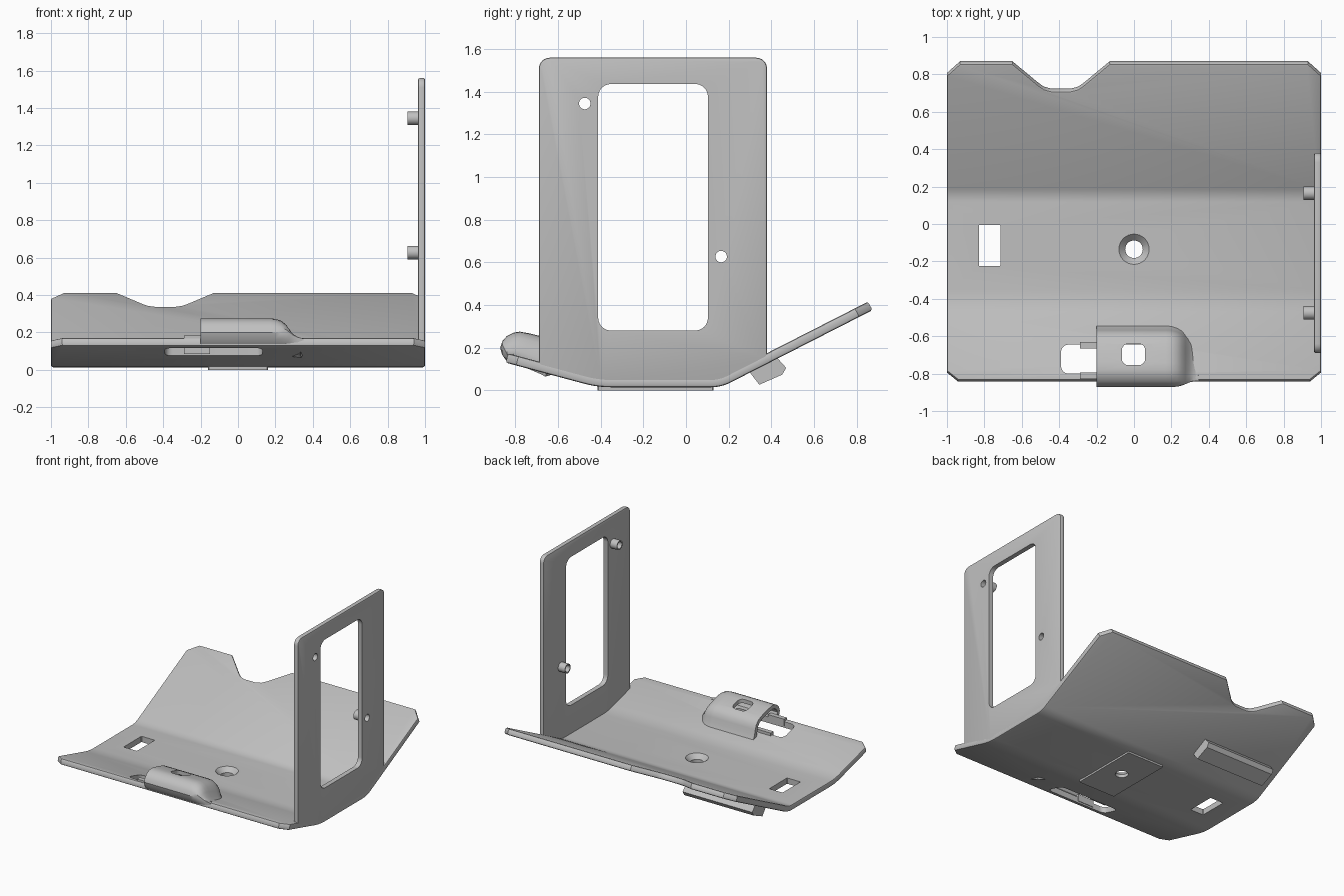
import bpy, bmesh, math
from mathutils import Vector, Matrix

if "Cube" in bpy.data.objects:
    bpy.data.objects.remove(bpy.data.objects["Cube"])

grey = bpy.data.materials.new("plain grey")
grey.use_nodes = True
COLOUR = (0.53, 0.53, 0.53, 1)
grey.diffuse_color = COLOUR
grey.node_tree.nodes["Principled BSDF"].inputs["Base Color"].default_value = COLOUR

BASE, THICK = 0.014, 0.045
BACK_ANGLE, FRONT_ANGLE = math.radians(27), math.radians(15)


def finish(name, bm, recalc=True):
    if recalc:
        bmesh.ops.recalc_face_normals(bm, faces=bm.faces)
    mesh = bpy.data.meshes.new(name)
    bm.to_mesh(mesh)
    bm.free()
    mesh.materials.append(grey)
    obj = bpy.data.objects.new(name, mesh)
    bpy.context.collection.objects.link(obj)
    return obj


def activate(obj):
    bpy.ops.object.select_all(action='DESELECT')
    obj.select_set(True)
    bpy.context.view_layer.objects.active = obj


def smooth(obj):
    activate(obj)
    bpy.ops.object.shade_smooth_by_angle(angle=math.radians(30))


def apply(obj, kind, **settings):
    mod = obj.modifiers.new(kind, kind)
    for key, value in settings.items():
        setattr(mod, key, value)
    activate(obj)
    bpy.ops.object.modifier_apply(modifier=mod.name)


def cut(obj, cutter):
    apply(obj, 'BOOLEAN', operation='DIFFERENCE', solver='EXACT', object=cutter)
    bpy.data.objects.remove(cutter)


def prism(points, low, high, axis='z', bevel=0.0):
    """Extrude a 2D outline along z, or a (y, z) outline along x."""
    bm = bmesh.new()
    place = (lambda p: (p[0], p[1], low)) if axis == 'z' else (lambda p: (low, p[0], p[1]))
    face = bm.faces.new([bm.verts.new(place(p)) for p in points])
    step = Vector((0, 0, high - low)) if axis == 'z' else Vector((high - low, 0, 0))
    ext = bmesh.ops.extrude_face_region(bm, geom=[face])
    cap = [g for g in ext["geom"] if isinstance(g, bmesh.types.BMFace)][0]
    bmesh.ops.translate(bm, verts=list(cap.verts), vec=step)
    bmesh.ops.recalc_face_normals(bm, faces=bm.faces)
    if bevel:
        rim = list(set(face.edges) | set(cap.edges))
        bmesh.ops.bevel(bm, geom=rim, offset=bevel, segments=2, profile=0.5, affect='EDGES')
    return bm


def rounded(a0, a1, b0, b1, r, steps=6):
    pts = []
    corners = [(a1 - r, b1 - r), (a0 + r, b1 - r), (a0 + r, b0 + r), (a1 - r, b0 + r)]
    for k, (a, b) in enumerate(corners):
        for i in range(steps + 1):
            t = math.pi / 2 * (k + i / steps)
            pts.append((a + r * math.cos(t), b + r * math.sin(t)))
    return pts


def circle(a, b, r, n=32):
    return [(a + r * math.cos(math.tau * i / n), b + r * math.sin(math.tau * i / n))
            for i in range(n)]


def bend(s, t):
    """Map distance along the sheet and height in the sheet to y and z."""
    corner, angle, radius, sign = ((0.165, BACK_ANGLE, 0.2, 1) if s > 0
                                   else (0.415, FRONT_ANGLE, 0.5, -1))
    start = corner - radius * math.tan(angle / 2)
    run = abs(s) - start
    if run <= 0:
        return s, BASE + t
    a = min(run / radius, angle)
    rest = run - a * radius
    y = start + (radius - t) * math.sin(a) + rest * math.cos(a)
    z = BASE + radius - (radius - t) * math.cos(a) + rest * math.sin(a)
    return sign * y, z


# Bent base sheet with chamfered corners and a notch in the back edge
outline = [(-0.94, -0.86), (0.94, -0.86), (1, -0.81), (1, 0.89), (0.93, 0.96),
           (-0.13, 0.96), (-0.27, 0.83), (-0.3, 0.807), (-0.34, 0.795),
           (-0.44, 0.795), (-0.48, 0.807), (-0.51, 0.83),
           (-0.65, 0.96), (-0.93, 0.96), (-1, 0.89), (-1, -0.81)]
bm = prism(outline, 0, THICK, bevel=0.011)
for first, last in ((0.117, 0.2114), (-0.3492, -0.4801)):
    for i in range(7):
        s = first + (last - first) * i / 6
        bmesh.ops.bisect_plane(bm, geom=bm.verts[:] + bm.edges[:] + bm.faces[:],
                               plane_co=(0, s, 0), plane_no=(0, 1, 0))
for v in bm.verts:
    v.co.y, v.co.z = bend(v.co.y, v.co.z)
plate = finish("base_sheet", bm)

# Raised pad under the sheet
pad = finish("bottom_pad", prism(rounded(-0.16, 0.16, -0.415, 0.13, 0.005, 1), 0, BASE + 0.004))

# Openings in the sheet and pad
cut(plate, finish("cutter", prism(rounded(-0.83, -0.715, -0.225, -0.005, 0.004, 1), -1, 1)))
cut(plate, finish("cutter", prism(rounded(-0.39, 0.13, -0.80, -0.645, 0.04), -1, 1)))
for part in (plate, pad):
    cut(part, finish("cutter", prism(circle(0, -0.135, 0.047), -1, 1)))
bm = bmesh.new()
bmesh.ops.create_cone(bm, cap_ends=True, segments=32, radius1=0.04, radius2=0.085, depth=0.045,
                      matrix=Matrix.Translation((0, -0.135, BASE + THICK - 0.0185)))
cut(plate, finish("cutter", bm))
smooth(plate)
smooth(pad)

# Upright side wall with window and two holes
wall_outline = [(-0.69, 0.1), (-0.4, 0.03), (0.15, 0.03), (0.38, 0.14)]
wall_outline += rounded(-0.69, 0.38, 0.5, 1.56, 0.05)[:14]
wall = finish("side_wall", prism(wall_outline, 0.963, 1.0, 'x', bevel=0.008))
cut(wall, finish("cutter", prism(rounded(-0.412, 0.103, 0.28, 1.437, 0.06), 0.5, 1.5, 'x')))
pins = [(-0.475, 1.345), (0.165, 0.627)]
for y, z in pins:
    hole = circle(y, z, 0.027, 24)
    cut(wall, finish("cutter", prism(hole, 0.5, 1.5, 'x')))
    # Hollow stud around each hole
    stud = finish("wall_stud", prism(circle(y, z, 0.036, 24), 0.905, 0.968, 'x'))
    cut(stud, finish("cutter", prism(hole, 0.5, 1.5, 'x')))
    smooth(stud)
smooth(wall)

# Hollow hood at the front edge: a section lofted to a low rounded end
section = [(-0.84, 0.135), (-0.862, 0.165), (-0.872, 0.2), (-0.862, 0.23), (-0.84, 0.255),
           (-0.81, 0.27), (-0.78, 0.275), (-0.74, 0.268), (-0.69, 0.256), (-0.64, 0.242),
           (-0.605, 0.225), (-0.58, 0.198), (-0.568, 0.165), (-0.56, 0.13), (-0.545, 0.095)]
stations = [(-0.2, 1, 0), (0, 1, 0), (0.17, 1, 0), (0.2, 0.98, 0.002), (0.23, 0.9, 0.01),
            (0.255, 0.75, 0.022), (0.275, 0.52, 0.04), (0.295, 0.27, 0.06),
            (0.32, 0.1, 0.08), (0.35, 0, 0.1)]
bm = bmesh.new()
rows = []
for x, rise, inset in stations:
    row = []
    for y, z in section:
        back = max(0, (y + 0.8) / 0.25)
        floor_y = max(y, -0.838 - 0.035 * rise)
        floor = BASE + THICK + (-floor_y - 0.42) * math.tan(FRONT_ANGLE) - 0.004
        top = floor + (z - floor) * rise if z > floor else z
        row.append(bm.verts.new((x, floor_y - inset * back, top)))
    rows.append(row)
for a, b in zip(rows, rows[1:]):
    for i in range(len(section) - 1):
        bm.faces.new((a[i], b[i], b[i + 1], a[i + 1]))
bm.normal_update()
if sum(f.normal.z * f.calc_area() for f in bm.faces) < 0:
    bmesh.ops.reverse_faces(bm, faces=bm.faces)
hood = finish("front_hood", bm, recalc=False)
apply(hood, 'SOLIDIFY', thickness=0.03, offset=-1)
cut(hood, finish("cutter", prism(rounded(-0.065, 0.06, -0.755, -0.64, 0.035), 0.1, 1)))
smooth(hood)

# Short guide rails at the mouth of the hood
for y0, y1, z0 in ((-0.665, -0.63, 0.085), (-0.83, -0.795, 0.13)):
    finish("guide_rail", prism([(y0, z0), (y1, z0), (y1, z0 + 0.055), (y0, z0 + 0.055)],
                               -0.29, -0.15, 'x'))

# Wedge block under the back slope
finish("under_block", prism([(0.297, 0.087), (0.344, 0.026), (0.451, 0.073), (0.47, 0.105),
                             (0.425, 0.155), (0.31, 0.1)], -0.9, -0.3, 'x'))
